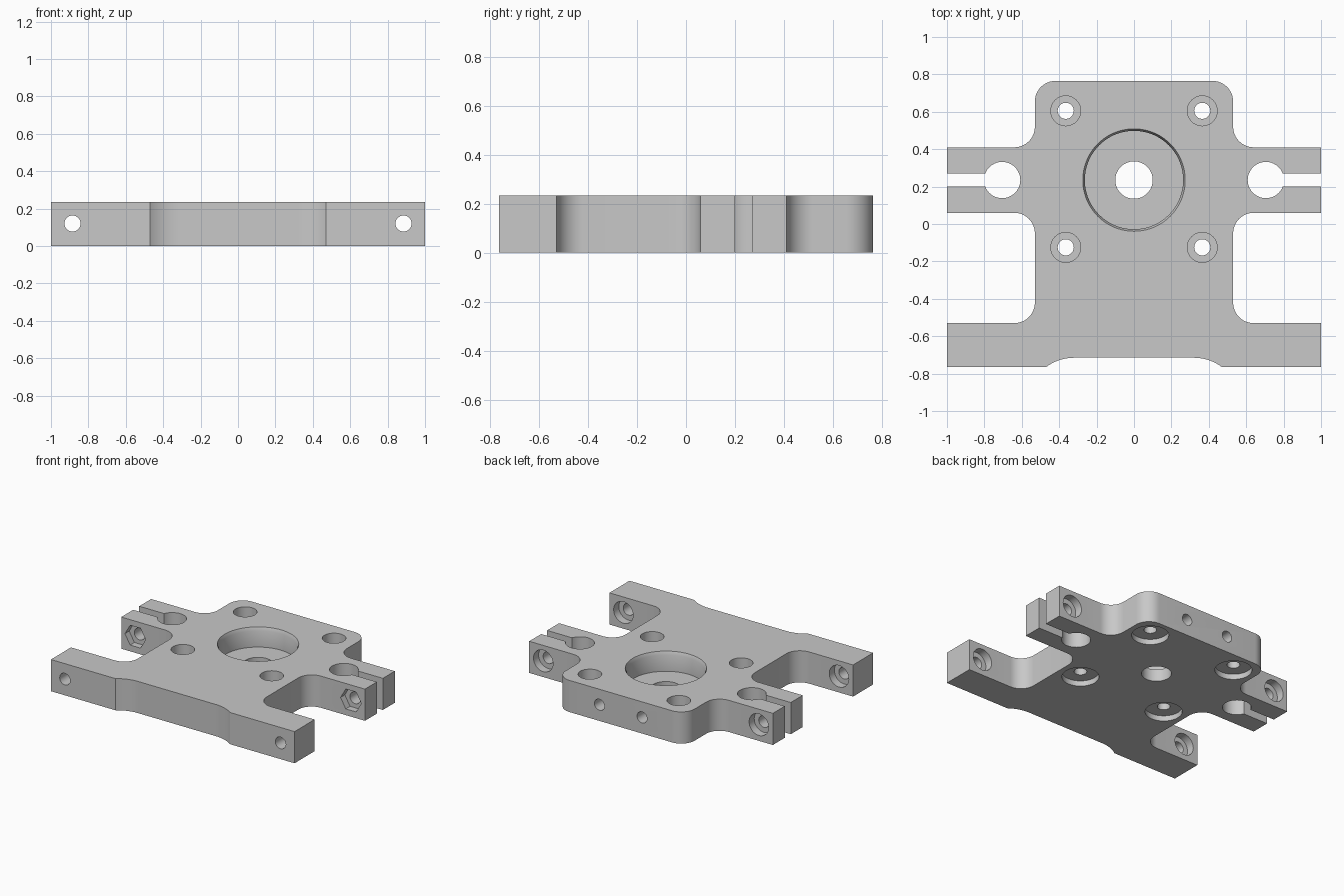
import bpy, bmesh, math
from mathutils import Matrix

if "Cube" in bpy.data.objects:
    bpy.data.objects.remove(bpy.data.objects["Cube"])

H = 0.235          # plate thickness
MID = 0.12         # height of the cross holes
CY = 0.235         # y of the bore and clamp axis

grey = bpy.data.materials.new("plain grey")
grey.diffuse_color = (0.58, 0.58, 0.58, 1)
grey.use_nodes = True
grey.node_tree.nodes["Principled BSDF"].inputs["Base Color"].default_value = grey.diffuse_color


def arc(cx, cy, r, a0, a1, n=12):
    return [(cx + r * math.cos(math.radians(a0 + (a1 - a0) * i / n)),
             cy + r * math.sin(math.radians(a0 + (a1 - a0) * i / n))) for i in range(n + 1)]


def stack(name, rings, matrix=None):
    """Closed solid through a list of rings with equal point counts."""
    bm = bmesh.new()
    loops = [[bm.verts.new(p) for p in ring] for ring in rings]
    n = len(loops[0])
    for a, b in zip(loops, loops[1:]):
        for i in range(n):
            j = (i + 1) % n
            bm.faces.new((a[i], a[j], b[j], b[i]))
    bm.faces.new(loops[0][::-1])
    bm.faces.new(loops[-1])
    if matrix:
        bm.transform(matrix)
    bmesh.ops.recalc_face_normals(bm, faces=bm.faces)
    mesh = bpy.data.meshes.new(name)
    bm.to_mesh(mesh)
    bm.free()
    ob = bpy.data.objects.new(name, mesh)
    bpy.context.collection.objects.link(ob)
    return ob


def prism(name, points, z0, z1):
    return stack(name, [[(x, y, z) for x, y in points] for z in (z0, z1)])


def volume(mesh):
    bm = bmesh.new()
    bm.from_mesh(mesh)
    v = bm.calc_volume(signed=True)
    bm.free()
    return v


# Right half of the outline, then mirrored
half = arc(0.32, -0.965, 0.25, 90, 53.13)
half += [(1, -0.765), (1, -0.53)]
half += arc(0.64, -0.42, 0.11, 270, 180)
half += arc(0.64, -0.05, 0.11, 180, 90)
half += [(1, 0.06), (1, 0.41)]
half += arc(0.64, 0.52, 0.11, 270, 180)
half += arc(0.42, 0.655, 0.11, 0, 90)
plate = prism("mounting_plate", half + [(-x, y) for x, y in reversed(half)], 0, H)


def cut(cutter):
    """Subtract the cutter, keeping the first solver result that removes a little material."""
    before, old = volume(plate.data), plate.data
    limit = abs(volume(cutter.data)) * 1.01
    for solver in ("MANIFOLD", "EXACT", "FLOAT"):
        mod = plate.modifiers.new("cut", "BOOLEAN")
        mod.operation = "DIFFERENCE"
        mod.solver = solver
        mod.object = cutter
        bpy.context.view_layer.update()
        deps = bpy.context.evaluated_depsgraph_get()
        result = bpy.data.meshes.new_from_object(plate.evaluated_get(deps))
        plate.modifiers.remove(mod)
        if 1e-6 < before - volume(result) < limit:
            plate.data = result
            break
    bpy.data.objects.remove(cutter)


def lathe(x, y, z, profile, along_y=False, sides=40):
    """Cut a turned hole; the profile is (radius, distance along the axis)."""
    rings = [[(r * math.cos(2 * math.pi * i / sides), r * math.sin(2 * math.pi * i / sides), d)
              for i in range(sides)] for r, d in profile]
    m = Matrix.Translation((x, y, z))
    if along_y:
        m = m @ Matrix.Rotation(-math.pi / 2, 4, "X")
    cut(stack("cutter", rings, m))


# Central bore: through hole, stepped pocket, tapered mouth
lathe(0, CY, 0, [(0.10, -0.1), (0.10, 0.09), (0.263, 0.09), (0.263, H - 0.025), (0.285, H + 0.025)],
      sides=72)

for s in (-1, 1):
    # Vertical screw holes, counterbored above and recessed below
    for y in (0.605, -0.125):
        lathe(0.365 * s, y, 0, [(0.125, -0.1), (0.125, 0.04), (0.043, 0.04), (0.043, 0.095),
                                (0.08, 0.095), (0.08, H + 0.1)])
    # Clamp eye with its slit, as one keyhole
    a = math.degrees(math.asin(0.035 / 0.097))
    key = [(px * s, py) for px, py in
           arc(0.705, CY, 0.097, a, 360 - a, 44) + [(1.1, CY - 0.035), (1.1, CY + 0.035)]]
    cut(prism("cutter", key, -0.1, H + 0.1))
    # Cross bolt holes through the front bar and the clamp arms
    x = 0.885 * s
    lathe(x, 0, MID, [(0.043, -0.9), (0.043, -0.59), (0.08, -0.59), (0.08, -0.45)], True)
    lathe(x, 0, MID, [(0.043, -0.1), (0.043, 0.35), (0.08, 0.35), (0.08, 0.5)], True)
    # Hexagonal nut pocket
    lathe(x, 0, MID, [(0.085, -0.05), (0.085, 0.11)], True, sides=6)
    # Blind holes in the back edge
    lathe(0.175 * s, 0, MID, [(0.041, 0.56), (0.041, 0.9)], True)

plate.data.materials.clear()
plate.data.materials.append(grey)
for p in plate.data.polygons:
    p.material_index = 0
bpy.ops.object.select_all(action="DESELECT")
plate.select_set(True)
bpy.context.view_layer.objects.active = plate
bpy.ops.object.shade_smooth_by_angle(angle=math.radians(30))
